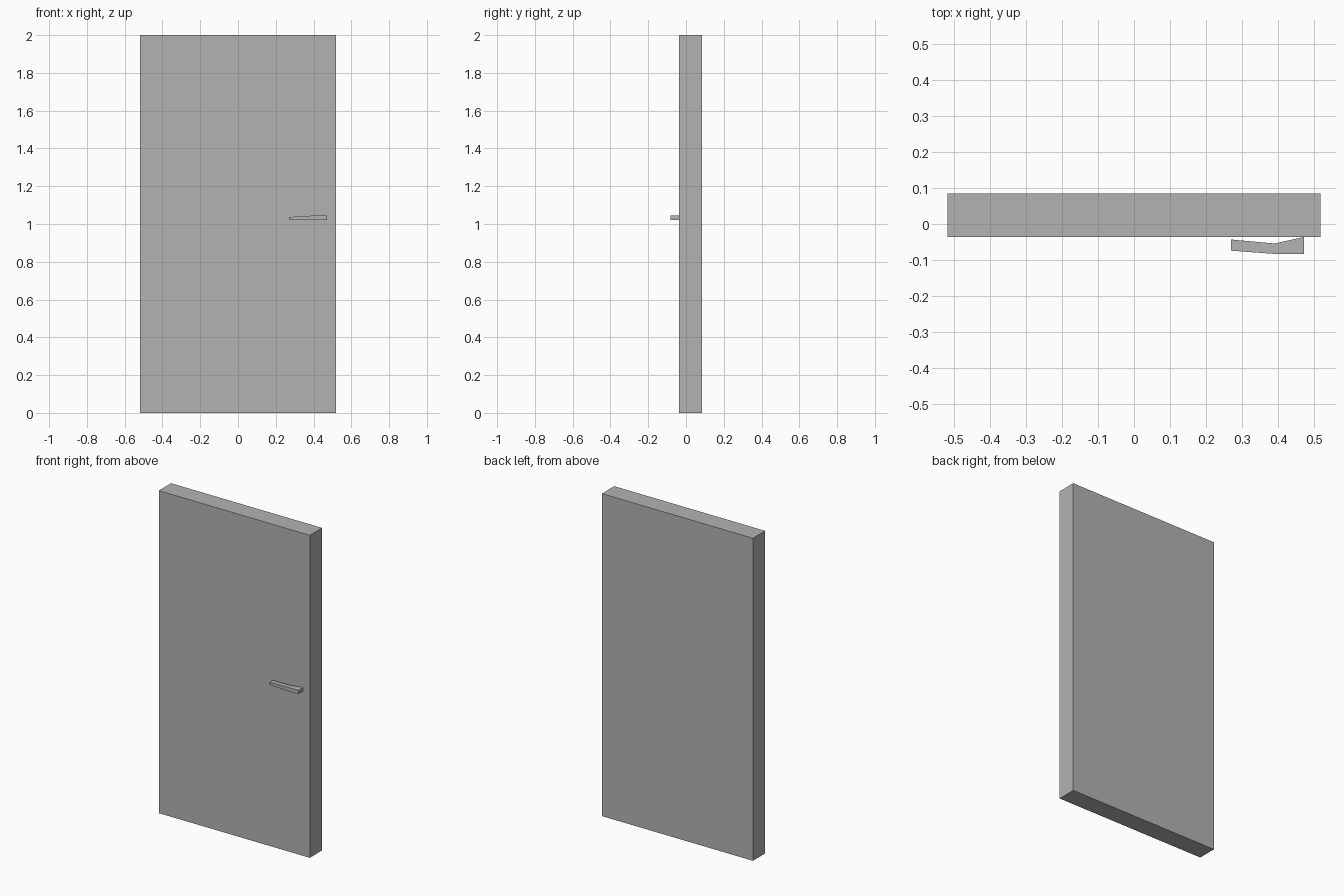
import bpy
import bmesh

if "Cube" in bpy.data.objects:
    bpy.data.objects.remove(bpy.data.objects["Cube"])

grey = bpy.data.materials.new("plain grey")
grey.diffuse_color = (0.45, 0.45, 0.45, 1)
grey.use_nodes = True
grey.node_tree.nodes["Principled BSDF"].inputs["Base Color"].default_value = grey.diffuse_color


def loft(name, sections):
    """Join rectangular sections (x, y0, y1, z0, z1) along x into a closed solid."""
    bm = bmesh.new()
    rings = [[bm.verts.new(p) for p in ((x, y0, z0), (x, y1, z0), (x, y1, z1), (x, y0, z1))]
             for x, y0, y1, z0, z1 in sections]
    for a, b in zip(rings, rings[1:]):
        for i in range(4):
            j = (i + 1) % 4
            bm.faces.new((a[i], a[j], b[j], b[i]))
    bm.faces.new(rings[0])
    bm.faces.new(rings[-1])
    bmesh.ops.recalc_face_normals(bm, faces=bm.faces)
    mesh = bpy.data.meshes.new(name)
    bm.to_mesh(mesh)
    bm.free()
    mesh.materials.append(grey)
    obj = bpy.data.objects.new(name, mesh)
    bpy.context.collection.objects.link(obj)
    return obj


# Door slab
loft("door_panel", [(-0.518, -0.036, 0.084, 0, 2), (0.518, -0.036, 0.084, 0, 2)])

# Lever handle: thin grip, bend, then a root that reaches the slab
loft("door_handle", [
    (0.269, -0.074, -0.043, 1.021, 1.037),
    (0.390, -0.083, -0.054, 1.021, 1.044),
    (0.472, -0.083, -0.036, 1.021, 1.044),
])
